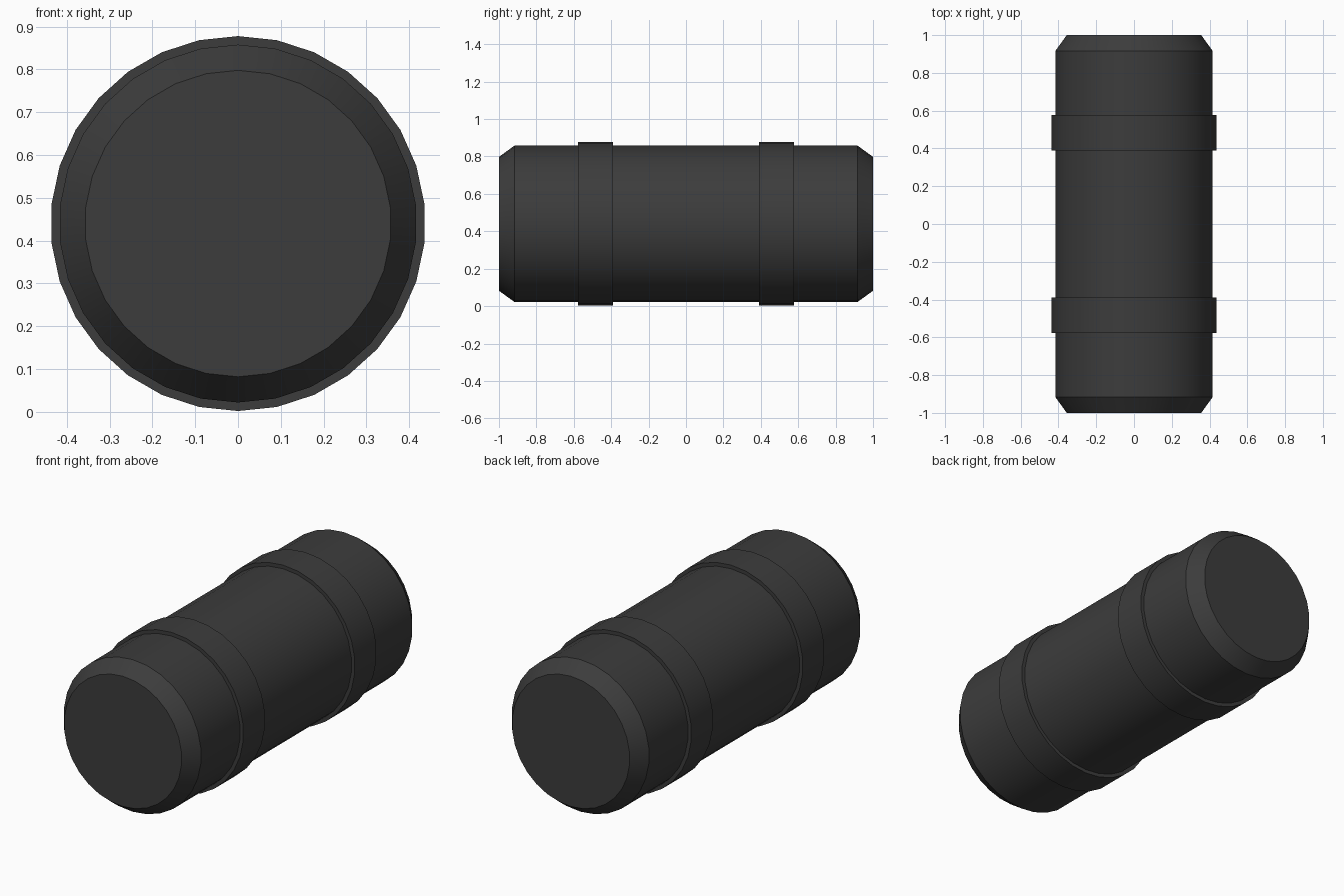
import bpy, bmesh, math

if "Cube" in bpy.data.objects:
    bpy.data.objects.remove(bpy.data.objects["Cube"])

SIDES = 30
AXIS_Z = 0.44

mat = bpy.data.materials.new("dark_grey")
mat.diffuse_color = (0.045, 0.045, 0.045, 1)
mat.use_nodes = True
mat.node_tree.nodes["Principled BSDF"].inputs["Base Color"].default_value = mat.diffuse_color


def lathe(name, profile, capped):
    """Spin (y, radius) points around the lengthwise axis."""
    bm = bmesh.new()
    rings = []
    for y, r in profile:
        rings.append([bm.verts.new((r * math.sin(2 * math.pi * i / SIDES), y,
                                    AXIS_Z + r * math.cos(2 * math.pi * i / SIDES)))
                      for i in range(SIDES)])
    pairs = list(zip(rings, rings[1:]))
    if not capped:
        pairs.append((rings[-1], rings[0]))
    for a, b in pairs:
        for i in range(SIDES):
            j = (i + 1) % SIDES
            bm.faces.new((a[i], a[j], b[j], b[i]))
    if capped:
        bm.faces.new(rings[0])
        bm.faces.new(rings[-1])
    bmesh.ops.recalc_face_normals(bm, faces=bm.faces)
    mesh = bpy.data.meshes.new(name)
    bm.to_mesh(mesh)
    bm.free()
    mesh.materials.append(mat)
    obj = bpy.data.objects.new(name, mesh)
    bpy.context.collection.objects.link(obj)
    bpy.ops.object.select_all(action='DESELECT')
    bpy.context.view_layer.objects.active = obj
    obj.select_set(True)
    bpy.ops.object.shade_smooth_by_angle(angle=math.radians(30))
    return obj


# Main cylinder with chamfered ends
lathe("body", [(-1, 0.358), (-0.917, 0.418), (0.917, 0.418), (1, 0.358)], True)

# Two raised bands around the body
for name, s in (("front_band", -1), ("back_band", 1)):
    lathe(name, [(s * 0.39, 0.416), (s * 0.39, 0.438),
                 (s * 0.578, 0.438), (s * 0.578, 0.416)], False)
